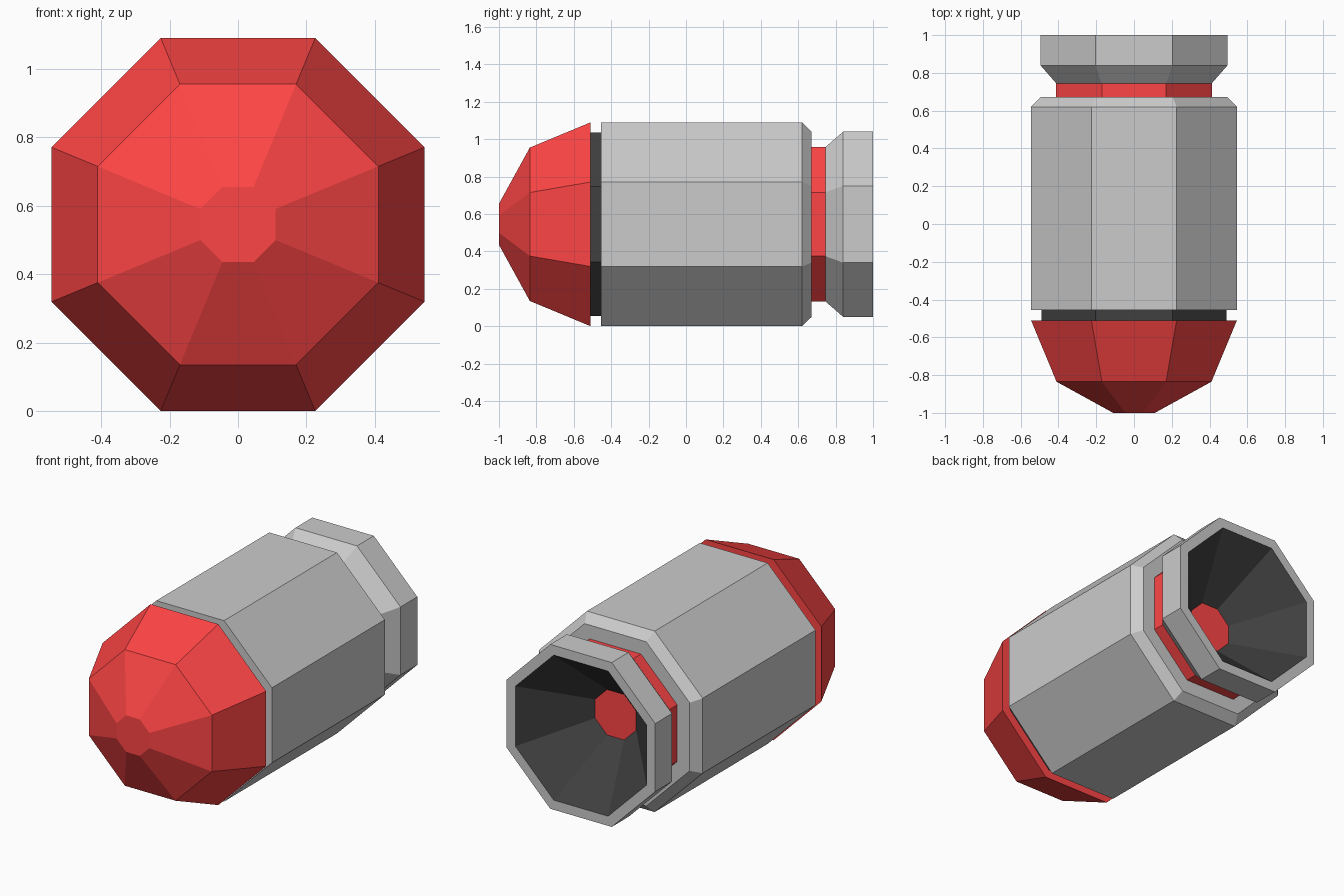
import bpy, bmesh, math

if "Cube" in bpy.data.objects:
    bpy.data.objects.remove(bpy.data.objects["Cube"])

SIDES = 8
AXIS_Z = 0.545


def material(name, rgb):
    m = bpy.data.materials.new(name)
    m.diffuse_color = (*rgb, 1.0)
    m.use_nodes = True
    m.node_tree.nodes["Principled BSDF"].inputs["Base Color"].default_value = m.diffuse_color
    return m


RED = material("red", (1.0, 0.06, 0.06))
BLACK = material("black", (0.05, 0.05, 0.05))


def octagon_part(name, profile, mat=None, cap_start=False, cap_end=False):
    """Sweep (half width, y) profile points, front to back, round the long axis."""
    bm = bmesh.new()
    rings = []
    for half_width, y in profile:
        r = half_width / math.cos(math.pi / SIDES)
        angles = [(i + 0.5) * 2 * math.pi / SIDES for i in range(SIDES)]
        rings.append([bm.verts.new((r * math.cos(a), y, AXIS_Z + r * math.sin(a)))
                      for a in angles])
    for a, b in zip(rings, rings[1:]):
        for i in range(SIDES):
            j = (i + 1) % SIDES
            bm.faces.new((a[i], b[i], b[j], a[j]))
    if cap_start:
        bm.faces.new(rings[0])
    if cap_end:
        bm.faces.new(rings[-1][::-1])
    mesh = bpy.data.meshes.new(name)
    bm.to_mesh(mesh)
    bm.free()
    if mat:
        mesh.materials.append(mat)
    obj = bpy.data.objects.new(name, mesh)
    bpy.context.collection.objects.link(obj)
    return obj


# Faceted nose with a flat tip and a back lip
octagon_part("nose_cone", [(0.11, -1.0), (0.41, -0.835), (0.545, -0.51), (0.49, -0.51)],
             RED, cap_start=True)
# Recessed seam between nose and body
octagon_part("seam_ring", [(0.49, -0.51), (0.49, -0.455)], BLACK)
# Main body with a bevelled rear edge
octagon_part("body", [(0.49, -0.455), (0.545, -0.455), (0.545, 0.62),
                      (0.495, 0.672), (0.412, 0.672)])
# Narrow red neck
octagon_part("neck", [(0.412, 0.672), (0.412, 0.745)], RED)
# Flared nozzle with a flat rim
octagon_part("nozzle", [(0.412, 0.745), (0.495, 0.84), (0.495, 1.0), (0.437, 1.0)])
# Dark tapering cavity and the glowing plate at its bottom
octagon_part("nozzle_cavity", [(0.437, 1.0), (0.137, 0.67)], BLACK)
octagon_part("exhaust_plate", [(0.137, 0.67)], RED, cap_end=True)
